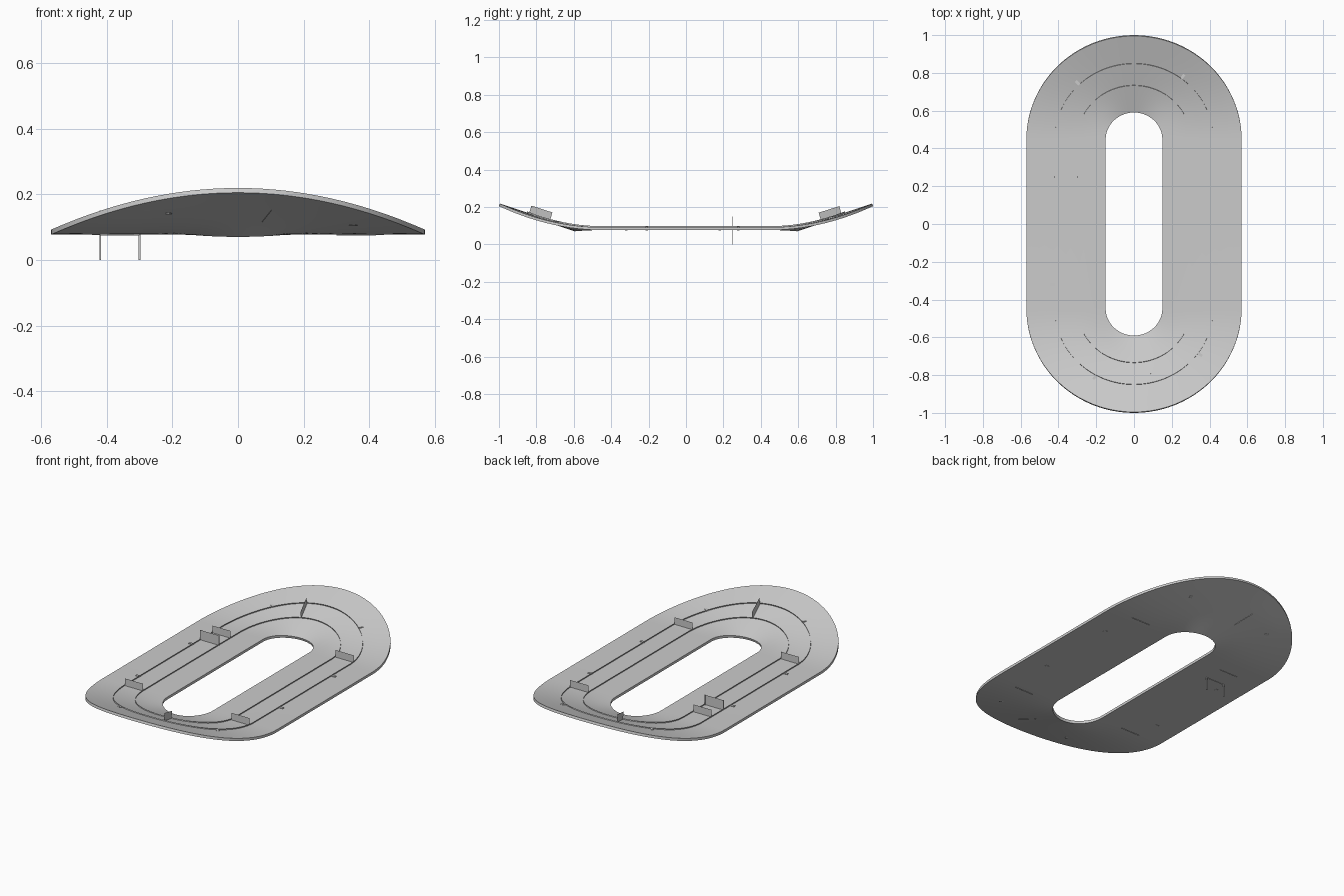
import bpy, math
from mathutils import Vector

if "Cube" in bpy.data.objects:
    bpy.data.objects.remove(bpy.data.objects["Cube"])

STRAIGHT = 0.447            # half length of the straights
LANE_IN, LANE_OUT = 0.357, 0.643   # racing line positions across the track (0 inner, 1 outer)
THICK = 0.015

grey = bpy.data.materials.new("light_grey")
grey.diffuse_color = (0.6, 0.6, 0.6, 1)
grey.use_nodes = True
grey.node_tree.nodes["Principled BSDF"].inputs["Base Color"].default_value = grey.diffuse_color


def track_point(t, s, h, y=None):
    """Point at angle t, fraction s across, height h along the surface normal."""
    c, n = math.cos(t), math.sin(t)
    bank = n * n
    base = Vector(((0.15 + 0.42 * s) * c,
                   math.copysign(STRAIGHT, n) + (0.148 + 0.405 * s) * n,
                   0.077 + 0.128 * bank * (s - 0.05) / 0.95))
    if y is not None:
        base.y = y
    slope = 0.333 * bank
    normal = Vector((-slope * c, -slope * n, 1)).normalized()
    return base + normal * h


def stations():
    """Angle and optional y of each cross-section around the oval."""
    steps = 48
    out = []
    for side in (0, 1):
        for i in range(steps + 1):
            t = math.pi * (side + i / steps)
            y = None
            if i in (0, steps):
                y = STRAIGHT if side == 0 else -STRAIGHT
            out.append((t, y))
    return out


def make(name, verts, faces, smooth=False):
    mesh = bpy.data.meshes.new(name)
    mesh.from_pydata(verts, [], faces)
    mesh.materials.append(grey)
    ob = bpy.data.objects.new(name, mesh)
    bpy.context.collection.objects.link(ob)
    if smooth:
        bpy.ops.object.select_all(action='DESELECT')
        bpy.context.view_layer.objects.active = ob
        ob.select_set(True)
        bpy.ops.object.shade_smooth_by_angle(angle=math.radians(35))
    return ob


def sweep(name, section, closed):
    """Sweep a section of (s, h) points around the oval."""
    st, k = stations(), len(section)
    verts = [track_point(t, s, h, y) for t, y in st for s, h in section]
    faces = []
    for i in range(len(st)):
        j = (i + 1) % len(st)
        for a in range(k if closed else k - 1):
            b = (a + 1) % k
            faces.append((i * k + a, j * k + a, j * k + b, i * k + b))
    return make(name, verts, faces, True)


BOX = [(0, 3, 2, 1), (4, 5, 6, 7), (0, 1, 5, 4), (1, 2, 6, 5), (2, 3, 7, 6), (3, 0, 4, 7)]


def box(name, centre, axes):
    """Box from a centre and three half-axis vectors."""
    u, v, w = axes
    verts = [centre + u * a + v * b + w * c for c in (-1, 1)
             for a, b in ((-1, -1), (1, -1), (1, 1), (-1, 1))]
    return make(name, verts, BOX)


# banked oval track
n = 6
section = [(1 - i / n, 0) for i in range(n + 1)] + [(i / n, THICK) for i in range(n + 1)]
sweep("track", section, True)

# thin upright lane rails
for name, s in (("inner_rail", LANE_IN), ("outer_rail", LANE_OUT)):
    sweep(name, [(s, 0.012), (s, 0.021)], False)


# thin upright panels across the lane
def panel(name, t, y, top):
    verts = [track_point(t, s, h, y) for s, h in
             ((LANE_IN, -0.002), (LANE_OUT, -0.002), (LANE_OUT, top), (LANE_IN, top))]
    make(name, verts, [(0, 1, 2, 3)])


for i, (deg, y) in enumerate([(0, 0.485), (0, -0.49), (180, -0.46), (180, 0.36),
                              (108, None), (-76, None)]):
    panel(f"checkpoint_{i + 1}", math.radians(deg), y, 0.058)
panel("start_gate", math.pi, 0.25, 0.073)

# start gate legs reaching the ground
for i, x in enumerate((-0.42, -0.30)):
    box(f"gate_leg_{i + 1}", Vector((x, 0.25, 0.075)),
        (Vector((0.0025, 0, 0)), Vector((0, 0.0025, 0)), Vector((0, 0, 0.075))))

# small marker blocks beside the outer rail
markers = [(0, 0.28), (0, -0.21), (180, 0.18), (180, -0.32),
           (53, None), (134, None), (241, None), (-35.7, None)]
for i, (deg, y) in enumerate(markers):
    t = math.radians(deg)
    centre = track_point(t, 0.67, 0.009, y)
    radial = Vector((math.cos(t), math.sin(t), 0))
    side = Vector((-radial.y, radial.x, 0))
    box(f"marker_{i + 1}", centre, (radial * 0.0135, side * 0.007, Vector((0, 0, 0.01))))
